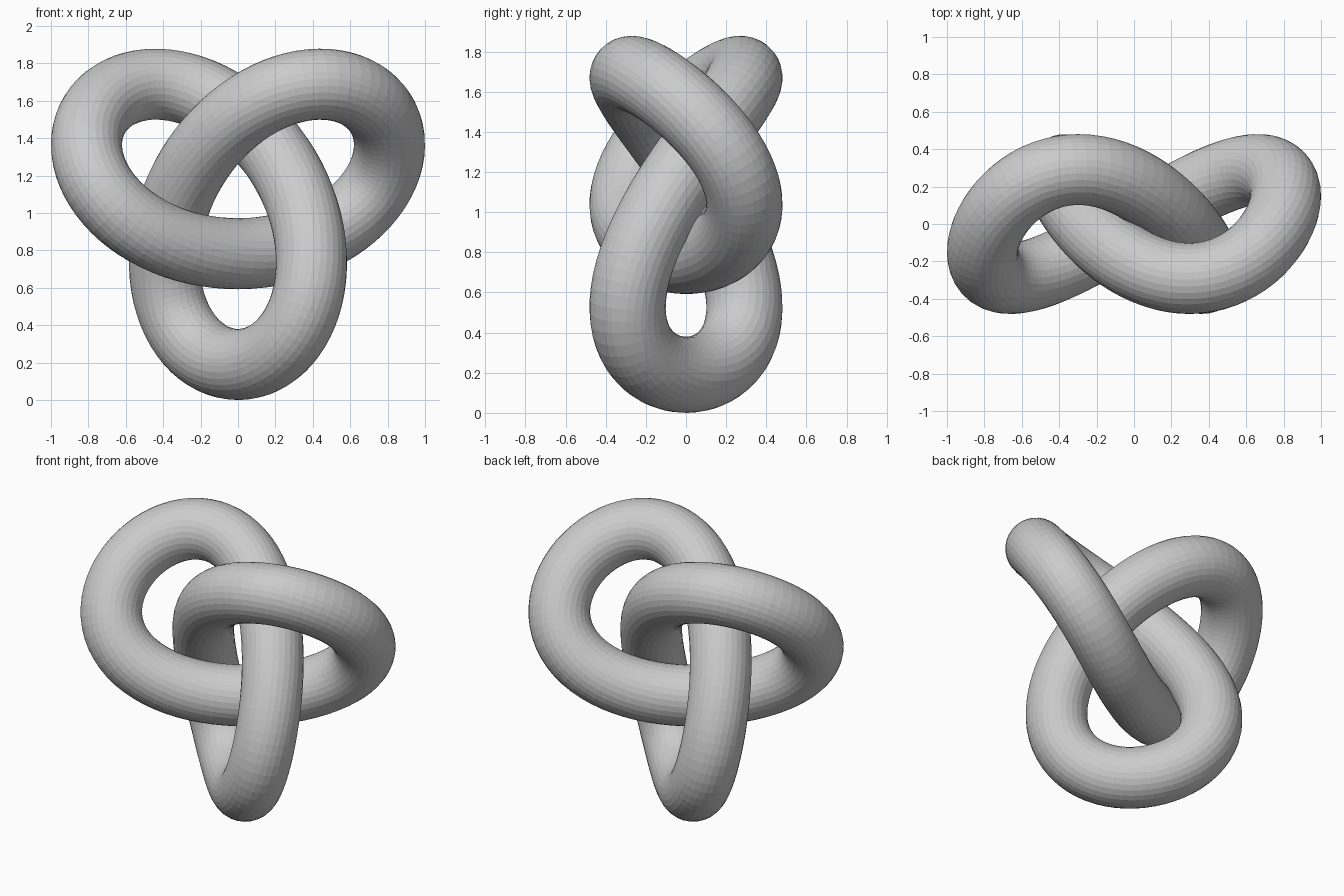
import bpy
from math import sin, cos, pi

if "Cube" in bpy.data.objects:
    bpy.data.objects.remove(bpy.data.objects["Cube"])

SCALE = 0.296      # in-plane size of the trefoil
DEPTH = 0.291      # front-back swing
TUBE = 0.19        # tube radius
STEPS = 160

# Trefoil centre line, lobe pointing down
curve = bpy.data.curves.new("knot_tube", "CURVE")
curve.dimensions = "3D"
curve.bevel_depth = TUBE
curve.bevel_resolution = 14
spline = curve.splines.new("POLY")
spline.points.add(STEPS - 1)
for i, p in enumerate(spline.points):
    t = 2 * pi * i / STEPS
    p.co = (SCALE * (sin(t) + 2 * sin(2 * t)),
            DEPTH * sin(3 * t),
            SCALE * (3 + cos(t) - 2 * cos(2 * t)) + TUBE, 1)
spline.use_cyclic_u = True
spline.use_smooth = False

# Turn the swept tube into a faceted mesh
knot = bpy.data.objects.new("knot_tube", curve)
bpy.context.collection.objects.link(knot)
bpy.context.view_layer.objects.active = knot
knot.select_set(True)
bpy.ops.object.convert(target="MESH")
bpy.ops.object.shade_flat()
